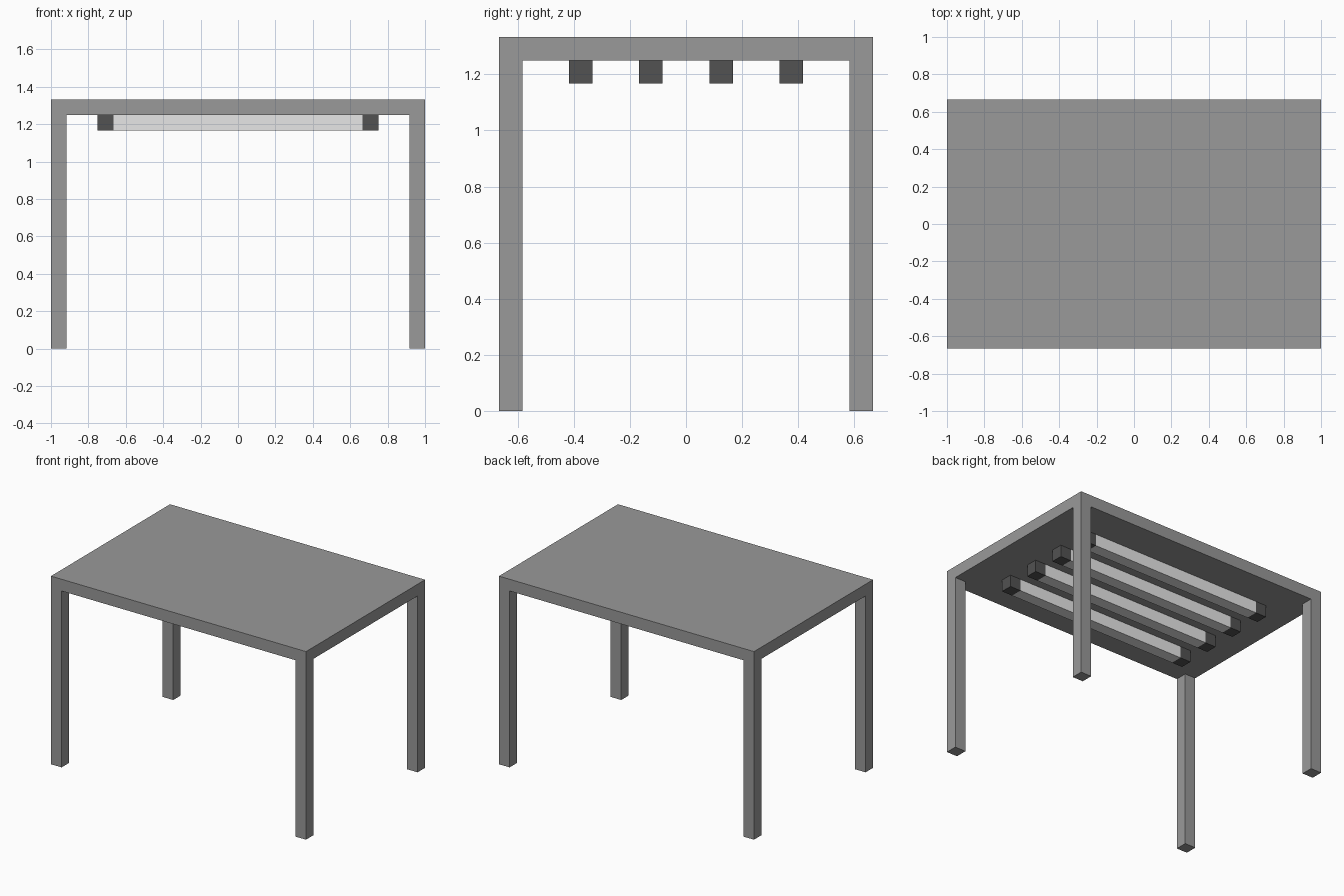
import bpy

old = bpy.data.objects.get("Cube")
if old:
    bpy.data.objects.remove(old, do_unlink=True)


def material(name, value):
    mat = bpy.data.materials.new(name)
    mat.use_nodes = True
    colour = (value, value, value, 1)
    mat.diffuse_color = colour
    mat.node_tree.nodes["Principled BSDF"].inputs["Base Color"].default_value = colour
    return mat


def box(name, low, high, mat):
    """Axis-aligned box between two opposite corners."""
    bpy.ops.mesh.primitive_cube_add(size=1)
    obj = bpy.context.object
    obj.name = name
    for v in obj.data.vertices:
        v.co = [h if c > 0 else l for c, l, h in zip(v.co, low, high)]
    obj.data.materials.append(mat)
    return obj


frame_grey = material("frame grey", 0.32)
cap_grey = material("dark cap grey", 0.085)
tube_white = material("light tube", 0.8)

W, D, H = 1.0, 2 / 3, 4 / 3    # half width, half depth, height
T = 1 / 12                     # thickness of every member

# Flat top slab
box("top_slab", (-W, -D, H - T), (W, D, H), frame_grey)

# Four corner legs
for sx, side in ((-1, "right"), (1, "left")):
    for sy, end in ((-1, "front"), (1, "back")):
        x, y = sx * (W - T / 2), sy * (D - T / 2)
        box(f"{end}_{side}_leg", (x - T / 2, y - T / 2, 0),
            (x + T / 2, y + T / 2, H - T), frame_grey)

# Four light tubes under the slab, each held by two dark end caps
for i in range(4):
    y0 = -0.375 + 0.25 * i - T / 2
    y1, z0, z1 = y0 + T, H - 2 * T, H - T
    box(f"light_tube_{i + 1}", (-0.75 + T, y0, z0), (0.75 - T, y1, z1), tube_white)
    box(f"right_tube_cap_{i + 1}", (-0.75, y0, z0), (-0.75 + T, y1, z1), cap_grey)
    box(f"left_tube_cap_{i + 1}", (0.75 - T, y0, z0), (0.75, y1, z1), cap_grey)
